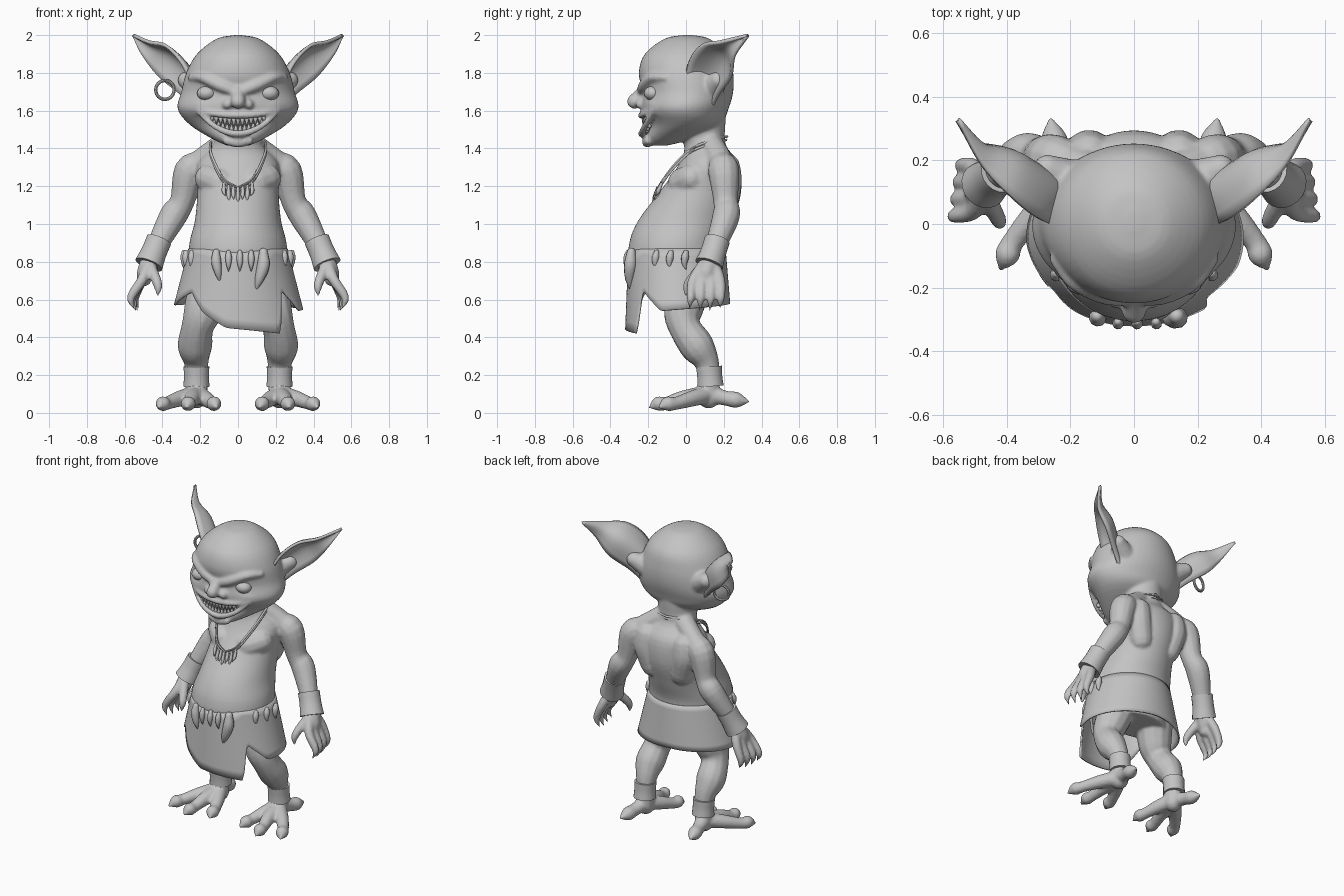
import bpy, bmesh, math
from mathutils import Vector

if "Cube" in bpy.data.objects:
    bpy.data.objects.remove(bpy.data.objects["Cube"])

grey = bpy.data.materials.new("clay grey")
grey.diffuse_color = (0.55, 0.55, 0.55, 1)
grey.use_nodes = True
grey.node_tree.nodes["Principled BSDF"].inputs["Base Color"].default_value = grey.diffuse_color


def spline(pts, steps=4):
    """Catmull-Rom through tuples of any length."""
    P = [Vector(p) for p in pts]
    P = [P[0] * 2 - P[1]] + P + [P[-1] * 2 - P[-2]]
    out = []
    for a, b, c, d in zip(P, P[1:], P[2:], P[3:]):
        for k in range(steps):
            t = k / steps
            out.append(0.5 * (2 * b + (c - a) * t + (2 * a - 5 * b + 4 * c - d) * t * t
                              + (3 * b - a - 3 * c + d) * t ** 3))
    return out + [P[-2]]


def skin(bm, rings, start, end):
    """Bridge rings of points and close both ends with a fan."""
    R = [[bm.verts.new(p) for p in r] for r in rings]
    n = len(R[0])
    for a, b in zip(R, R[1:]):
        for i in range(n):
            bm.faces.new((a[i], a[(i + 1) % n], b[(i + 1) % n], b[i]))
    for ring, tip in ((R[0], start), (R[-1], end)):
        v = bm.verts.new(tip)
        for i in range(n):
            bm.faces.new((ring[i], ring[(i + 1) % n], v))


def circle(c, u, v, n):
    return [c + u * math.cos(2 * math.pi * i / n) + v * math.sin(2 * math.pi * i / n) for i in range(n)]


def tube(bm, pts, side=1, n=12, steps=4, cap=1.0):
    """Round-ended limb through (x, y, z, radius) points; side=-1 mirrors it."""
    S = spline(pts, steps)
    C = [Vector((p[0] * side, p[1], p[2])) for p in S]
    r = [max(p[3], 0.001) for p in S]
    T = [(C[min(i + 1, len(C) - 1)] - C[max(i - 1, 0)]).normalized() for i in range(len(C))]
    start, end = C[0] - T[0] * r[0] * cap, C[-1] + T[-1] * r[-1] * cap
    if cap:
        r0, r1, c0, c1 = r[0], r[-1], C[0], C[-1]
        for off, k in ((.5, .866), (.866, .5)):
            C = [c0 - T[0] * r0 * off] + C + [c1 + T[-1] * r1 * off]
            r = [r0 * k] + r + [r1 * k]
            T = [T[0]] + T + [T[-1]]
    u, rings = T[0].orthogonal(), []
    for c, t, rad in zip(C, T, r):
        u = (u - t * u.dot(t)).normalized()
        rings.append(circle(c, u * rad, t.cross(u) * rad, n))
    skin(bm, rings, start, end)


def pair(bm, pts, **kw):
    for s in (1, -1):
        tube(bm, pts, s, **kw)


def loft(bm, rows, n=48):
    """Upright form from (z, half width, front y, back y) rows."""
    rings = [circle(Vector((0, (f + b) / 2, z)), Vector((w, 0, 0)), Vector((0, (b - f) / 2, 0)), n)
             for z, w, f, b in spline(rows)]
    mid = [sum(r, Vector((0, 0, 0))) / n for r in (rings[0], rings[-1])]
    skin(bm, rings, mid[0], mid[1])


def finish(name, bm, angle=60):
    bmesh.ops.recalc_face_normals(bm, faces=bm.faces)
    me = bpy.data.meshes.new(name)
    bm.to_mesh(me)
    bm.free()
    me.materials.append(grey)
    ob = bpy.data.objects.new(name, me)
    bpy.context.collection.objects.link(ob)
    bpy.ops.object.select_all(action='DESELECT')
    ob.select_set(True)
    bpy.context.view_layer.objects.active = ob
    bpy.ops.object.shade_smooth_by_angle(angle=math.radians(angle))
    return ob


def face_y(x):
    return -0.235 * math.sqrt(1 - (x / 0.32) ** 2)


# --- body: overlapping forms fused into one skin ---
bm = bmesh.new()
# skull and jaw, with the mouth set back
loft(bm, [(2.0, .02, -.02, .04), (1.98, .115, -.115, .125), (1.9, .218, -.218, .222),
          (1.8, .274, -.25, .25), (1.7, .3, -.232, .25), (1.61, .32, -.24, .225),
          (1.525, .255, -.2, .18), (1.45, .135, -.215, .03), (1.415, .06, -.2, -.1)])
# neck, chest, belly and hips
loft(bm, [(1.56, .125, -.06, .21), (1.42, .132, -.01, .21), (1.32, .215, -.035, .282),
          (1.17, .215, -.14, .292), (1.02, .228, -.252, .25), (.9, .257, -.3, .208),
          (.8, .255, -.285, .2), (.6, .2, -.11, .17)])
# nose, nostrils, lips and chin
tube(bm, [(0, -.2, 1.74, .028), (0, -.24, 1.69, .033), (0, -.274, 1.648, .04)], cap=.9)
pair(bm, [(.04, -.23, 1.645, .03), (.056, -.24, 1.634, .027)])
for z in (1.575, 1.478):
    xs = [-.215 + .43 * i / 8 for i in range(9)]
    tube(bm, [(x, face_y(x), z + (1.6 - z) * (x / .215) ** 2, .019 - .15 * x * x) for x in xs])
tube(bm, [(-.06, -.2, 1.44, .022), (0, -.205, 1.432, .028), (.06, -.2, 1.44, .022)])
# brow, cheek and ear root
pair(bm, [(.015, -.235, 1.7, .026), (.1, -.22, 1.735, .032), (.19, -.18, 1.775, .026), (.25, -.11, 1.775, .018)])
pair(bm, [(.07, -.21, 1.625, .028), (.18, -.14, 1.62, .06), (.24, -.06, 1.61, .06)])
pair(bm, [(.18, .12, 1.71, .085), (.27, .17, 1.76, .05)])
# trapezius, chest and shoulder blade
pair(bm, [(.07, .13, 1.42, .07), (.16, .17, 1.36, .065), (.22, .19, 1.31, .07)])
pair(bm, [(.09, -.015, 1.215, .085), (.15, .03, 1.24, .08)])
pair(bm, [(.14, .215, 1.3, .075), (.14, .215, 1.22, .082), (.11, .2, 1.1, .075)])
# arm, palm and thumb
pair(bm, [(.19, .19, 1.32, .065), (.256, .2, 1.28, .084), (.295, .21, 1.12, .066), (.345, .212, 1.04, .074),
          (.43, .155, .88, .056), (.485, .11, .75, .05), (.495, .105, .71, .04)])
pair(bm, [(.465, .09, .78, .03), (.425, .01, .68, .025), (.425, 0, .62, .007)])
# fingers fan out from the wrist
for i in range(4):
    y, low, back = .025 + .053 * i, .535 + .012 * abs(i - 1.5), .008 * i
    pair(bm, [(.475, .09 + .02 * i, .78, .032), (.51, y * .9 + .015, .7, .028),
              (.568 - back, y, .61, .022), (.55 - back, y - .005, low, .005)])
# leg with a bulging calf
pair(bm, [(.14, .03, .7, .12), (.185, -.015, .54, .105), (.215, -.005, .45, .086), (.228, .06, .35, .092),
          (.22, .115, .25, .063), (.22, .12, .08, .058)])
# toes spread from the ankle by sideways offset and reach; heel spur behind
for dx, reach in ((.2, -.14), (.05, -.19), (-.105, -.14)):
    pair(bm, [(.22, .12, .1, .05)] + [(.22 + dx * k, reach + d, z, r) for k, d, z, r in (
        (.45, .17, .075, .043), (.8, .085, .05, .035), (.9, .04, .047, .04), (1, 0, .03, .01))])
pair(bm, [(.22, .12, .1, .052), (.24, .21, .078, .04), (.252, .27, .068, .043), (.262, .328, .06, .01)])
body = finish("body", bm)
m = body.modifiers.new("fuse", 'REMESH')
m.mode, m.voxel_size, m.use_smooth_shade = 'VOXEL', 0.009, True
m = body.modifiers.new("soften", 'SMOOTH')
m.factor, m.iterations = 0.5, 6

# --- ears: cupped leaf between a front edge and a back edge ---
front = spline([(.24, -.01, 1.74), (.305, .02, 1.865), (.385, .085, 1.945), (.475, .18, 1.965), (.555, .325, 2.0)], 6)
back = spline([(.22, .13, 1.6), (.305, .17, 1.685), (.42, .235, 1.78), (.505, .255, 1.89), (.556, .327, 1.995)], 6)
for s, name in ((1, "left_ear"), (-1, "right_ear")):
    bm = bmesh.new()
    grid = []
    for f, b in zip(front, back):
        depth = 0.3 * (f - b).length
        row = []
        for k in range(11):
            p = f.lerp(b, k / 10) + Vector((-.75, .55, .38)) * depth * math.sin(math.pi * k / 10)
            row.append(bm.verts.new((p.x * s, p.y, p.z)))
        grid.append(row)
    for a, b in zip(grid, grid[1:]):
        for k in range(10):
            bm.faces.new((a[k], a[k + 1], b[k + 1], b[k]))
    ear = finish(name, bm)
    m = ear.modifiers.new("thickness", 'SOLIDIFY')
    m.thickness, m.offset = 0.018, 0

# --- earring ---
bpy.ops.mesh.primitive_torus_add(location=(-.387, .17, 1.71), rotation=(math.pi / 2, 0, .25),
                                 major_radius=.05, minor_radius=.009, major_segments=32, minor_segments=8)
ring = bpy.context.object
ring.name = "earring"
ring.data.materials.append(grey)
bpy.ops.object.shade_smooth_by_angle()

# --- eyes ---
for s, name in ((1, "left_eye"), (-1, "right_eye")):
    bpy.ops.mesh.primitive_uv_sphere_add(segments=20, ring_count=12, radius=.052, location=(.165 * s, -.176, 1.692))
    eye = bpy.context.object
    eye.name = name
    eye.scale = (1, .9, .75)
    eye.data.materials.append(grey)
    bpy.ops.object.shade_smooth_by_angle()

# --- teeth: two rows of spikes along the grin ---
bm = bmesh.new()
for i in range(25):
    x = -.138 + .0115 * i
    y, rise = face_y(x) * .95, .05 * (x / .14) ** 2
    root, tip = (1.575, 1.515 + rise * .6) if i % 2 == 0 else (1.478 + rise, 1.53 + rise * .6)
    tube(bm, [(x, y + .01, root, .013), (x, y, root * .6 + tip * .4, .012), (x, y, tip, .002)], n=6, steps=2)
finish("teeth", bm)

# --- skirt: torn hem height depends on the angle from the front ---
hem = [(-180, .58), (-85, .57), (-50, .64), (-32, .53), (-10, .45),
       (37, .42), (46, .65), (70, .54), (180, .58)]
bm = bmesh.new()
N, ROWS = 120, 8
cols = []
for i in range(N):
    a = -180 + 360 * i / N
    low = next(z0 + (z1 - z0) * (a - a0) / (a1 - a0) for (a0, z0), (a1, z1) in zip(hem, hem[1:]) if a0 <= a <= a1)
    ca, sa = math.cos(math.radians(a)), math.sin(math.radians(a))
    top = .868 - .02 * max(0, ca) ** 8
    col = []
    for k in range(ROWS + 1):
        z = top + (low - top) * k / ROWS
        t = (.868 - z) / .3
        w, f, b = .258 + .077 * t, -.3 - .012 * t, .205 + .025 * t
        col.append(bm.verts.new((w * sa, (f + b) / 2 - (b - f) / 2 * ca, z)))
    cols.append(col)
for a, b in zip(cols, cols[1:] + cols[:1]):
    for k in range(ROWS):
        bm.faces.new((a[k], a[k + 1], b[k + 1], b[k]))
skirt = finish("skirt", bm)
m = skirt.modifiers.new("thickness", 'SOLIDIFY')
m.thickness, m.offset = 0.01, 0


# --- belt fangs: three on each hip, five in front ---
def fang(x, y, ln, r, lean):
    tube(bm, [(x, y, .85, r * .7), (x, y - .005, .86 - ln * .35, r),
              (x + lean * .5, y - .008, .86 - ln * .7, r * .7), (x + lean, y, .86 - ln, .002)], n=10)


bm = bmesh.new()
for s in (1, -1):
    for x, y in ((.245, -.155), (.275, -.08), (.285, 0)):
        fang(x * s, y, .1, .02, 0)
for x in (-.05, .01, .07):
    fang(x, -.308, .11, .018, 0)
fang(-.115, -.29, .17, .027, .02)
fang(.135, -.29, .22, .034, -.045)
finish("belt_fangs", bm)

# --- necklace cords and fangs ---
bm = bmesh.new()
half = [(0, -.15, 1.175), (.07, -.127, 1.215), (.12, -.062, 1.3), (.148, .03, 1.385), (.12, .15, 1.43), (0, .212, 1.445)]
for lift in (0, .018):
    pair(bm, [(x, y + lift * .3, z + lift, .007) for x, y, z in half], n=6)
for i in range(7):
    x = -.075 + .025 * i
    y, z, ln = -.15 + abs(x) * .25, 1.18 + 3.5 * x * x, .05 + .02 * (i % 2)
    tube(bm, [(x, y, z + .012, .008), (x, y - .015, z - ln * .5, .011), (x * .9, y - .028, z - ln, .002)], n=8)
finish("necklace", bm)

# --- wrist and ankle cuffs ---
bm = bmesh.new()
pair(bm, [(.418, .165, .915, .068), (.445, .145, .85, .068), (.472, .122, .785, .076)], n=20, cap=0)
finish("wrist_cuffs", bm, 40)
bm = bmesh.new()
pair(bm, [(.22, .122, .245, .069), (.22, .126, .19, .067), (.22, .13, .14, .07)], n=20, cap=0)
finish("ankle_cuffs", bm, 40)
